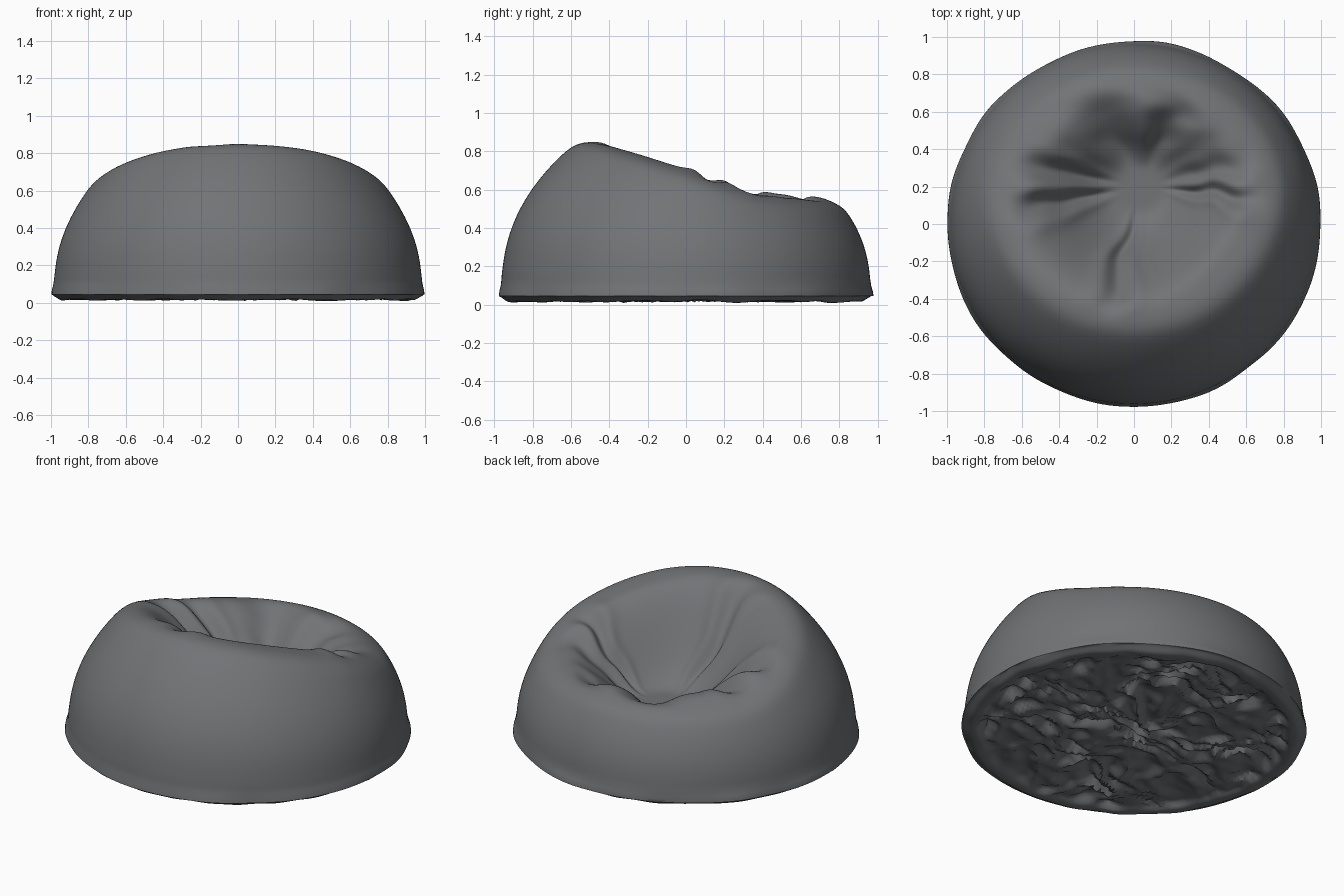
import bpy, bmesh, math
from mathutils import Vector, noise

cube = bpy.data.objects.get("Cube")
if cube:
    bpy.data.objects.remove(cube)

SEGMENTS = 180
WALL, DISH, BASE = 26, 44, 44          # rings in each zone
# crest height from front to back
CREST = [(-0.55, 0.855), (-0.42, 0.84), (-0.24, 0.805), (0, 0.75),
         (0.15, 0.7), (0.4, 0.615), (0.6, 0.57), (0.8, 0.535)]
# folds running into the seat: angle, angular width, depth
FOLDS = [(-102, 5, 0.07), (-3, 5, 0.06), (20, 7, 0.03), (163, 6, 0.05),
         (189, 6, 0.06), (110, 13, 0.05), (70, 9, 0.035)]
SEAT = Vector((0.04, 0.2, 0.3))


def smoothstep(t):
    t = max(0, min(1, t))
    return t * t * (3 - 2 * t)


def angle_gap(a, degrees):
    return (math.degrees(a) - degrees + 180) % 360 - 180


def crest_height(x, y):
    drop = 0.12 * x * x
    if y <= CREST[0][0]:
        return CREST[0][1] - drop
    for (y0, z0), (y1, z1) in zip(CREST, CREST[1:]):
        if y <= y1:
            return z0 + (z1 - z0) * (y - y0) / (y1 - y0) - drop
    return CREST[-1][1] - drop


def rim_point(a):
    c, s = math.cos(a), math.sin(a)
    y = 0.15 + (0.68 * s if s > 0 else -0.76 * abs(s) ** 1.1)
    return Vector((0.8 * c, y, crest_height(0.8 * c, y) - 0.035))


def foot_point(a):
    return Vector((0.985 * math.cos(a), 0.965 * math.sin(a), 0.045))


def wall_point(a, t):
    foot, rim = foot_point(a), rim_point(a)
    p = foot.lerp(rim, t ** 2.45)
    p.z = foot.z + (rim.z - foot.z) * t
    return p


def dish_point(a, s):
    # rounded shoulder, broader towards two corners, then a bowl with a flat middle
    p = rim_point(a).lerp(SEAT, s)
    shoulder = crest_height(p.x, p.y) - 0.035 * max(0, 1 - s / 0.16) ** 2
    start = 0.14 + 0.13 * math.exp(-(angle_gap(a, -40) / 45) ** 2)
    start += 0.05 * math.exp(-(angle_gap(a, 135) / 35) ** 2)
    p.z = shoulder + (SEAT.z - shoulder) * smoothstep((s - start) / (0.85 - start))
    fade = smoothstep((s - 0.1) / 0.25) * smoothstep((0.85 - s) / 0.35)
    for angle, width, depth in FOLDS:
        d = angle_gap(a, angle) + 9 * noise.noise(Vector((s * 5, angle, 0)))
        crease = math.exp(-(d / width) ** 2) - 0.5 * math.exp(-((abs(d) - 2 * width) / width) ** 2)
        p.z -= depth * crease * fade
    return p


def base_point(a, s):
    # rolled hem, then crumpled cloth underneath
    p = foot_point(a) * (1 - s)
    warp = noise.noise(Vector((p.x * 3, p.y * 3, 11)))
    crumple = 1 - abs(noise.noise(Vector((p.x * 5 + warp, p.y * 8 + 2 * warp, 3)))) * 2
    crumple += 0.3 * noise.noise(Vector((p.x * 12, p.y * 14, 7)))
    hem = 0.045 - 0.028 * smoothstep(s / 0.05)
    p.z = hem + smoothstep((s - 0.08) / 0.07) * (0.055 - 0.052 * crumple)
    p.z = max(0.0, p.z + 0.012 * noise.noise(Vector((p.x * 6, p.y * 6, 0))))
    return p


# Bean bag: one skin from the middle of the underside to the seat
bm = bmesh.new()
angles = [2 * math.pi * i / SEGMENTS for i in range(SEGMENTS)]
rings = []
for j in range(BASE - 1, 0, -1):
    rings.append([base_point(a, (j / BASE) ** 1.3) for a in angles])
for j in range(WALL):
    rings.append([wall_point(a, j / WALL) for a in angles])
for j in range(DISH):
    rings.append([dish_point(a, j / DISH) for a in angles])

loops = [[bm.verts.new(p) for p in ring] for ring in rings]
for low, high in zip(loops, loops[1:]):
    for i in range(SEGMENTS):
        k = (i + 1) % SEGMENTS
        bm.faces.new((low[i], low[k], high[k], high[i]))
for ring, centre in ((loops[0], Vector((0, 0, 0.03))), (loops[-1], SEAT)):
    tip = bm.verts.new(centre)
    for i in range(SEGMENTS):
        bm.faces.new((ring[i], ring[(i + 1) % SEGMENTS], tip))
bmesh.ops.recalc_face_normals(bm, faces=bm.faces)

# Relax the rim and seat only, keeping the underside crisp
upper = [v for ring in loops[BASE + 4:] for v in ring]
for _ in range(8):
    bmesh.ops.smooth_vert(bm, verts=upper, factor=0.5,
                          use_axis_x=True, use_axis_y=True, use_axis_z=True)

# Hem bulge around the foot
for v in bm.verts:
    r = math.hypot(v.co.x, v.co.y)
    if r > 0.8 and v.co.z < 0.2:
        swell = math.exp(-((v.co.z - 0.05) / 0.04) ** 2)
        swell *= 0.012 + 0.012 * noise.noise(Vector((v.co.x * 3, v.co.y * 3, 5)))
        v.co.x *= 1 + swell
        v.co.y *= 1 + swell

mesh = bpy.data.meshes.new("bean_bag")
bm.to_mesh(mesh)
bm.free()
bag = bpy.data.objects.new("bean_bag", mesh)
bpy.context.collection.objects.link(bag)

# Grey cloth
cloth = bpy.data.materials.new("grey_cloth")
cloth.use_nodes = True
colour = (0.165, 0.172, 0.18, 1)
cloth.diffuse_color = colour
cloth.node_tree.nodes["Principled BSDF"].inputs["Base Color"].default_value = colour
mesh.materials.append(cloth)

bpy.context.view_layer.objects.active = bag
bag.select_set(True)
bpy.ops.object.shade_smooth_by_angle(angle=math.radians(50))
